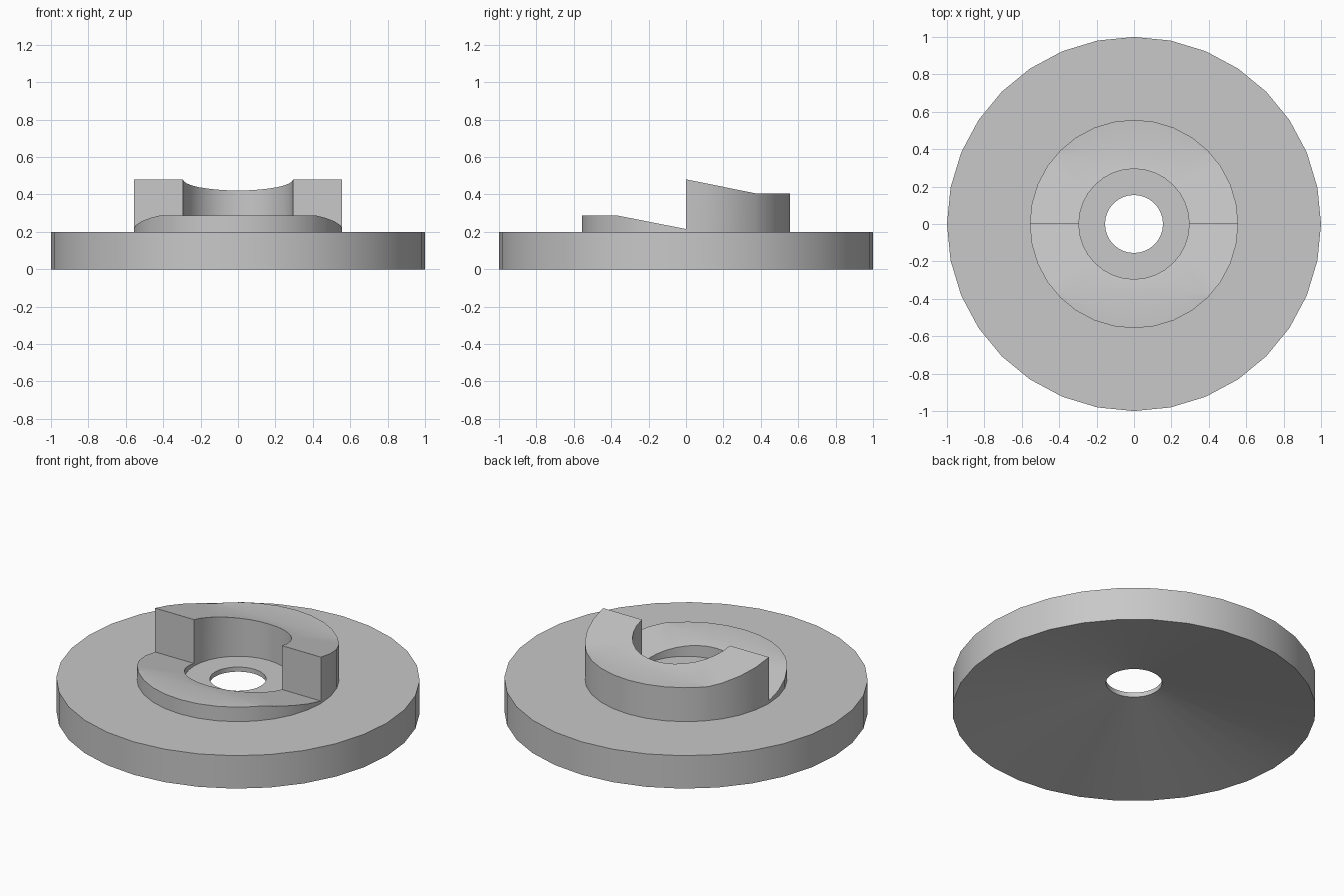
import bpy, bmesh, math
from mathutils import Matrix

cube = bpy.data.objects.get("Cube")
if cube:
    bpy.data.objects.remove(cube, do_unlink=True)

SEGMENTS = 32
HOLE_R, RING_IN, RING_OUT = 0.155, 0.295, 0.557
DISC_TOP = 0.2
BREAK_Y = 0.37          # where each ramp levels out

grey = bpy.data.materials.new("light grey")
grey.use_nodes = True
colour = (0.58, 0.58, 0.58, 1)
grey.diffuse_color = colour
grey.node_tree.nodes["Principled BSDF"].inputs["Base Color"].default_value = colour


def finish(bm, name):
    """Turn a bmesh into a smooth shaded object with sharp edges kept."""
    bmesh.ops.recalc_face_normals(bm, faces=bm.faces)
    mesh = bpy.data.meshes.new(name)
    bm.to_mesh(mesh)
    bm.free()
    obj = bpy.data.objects.new(name, mesh)
    bpy.context.collection.objects.link(obj)
    mesh.materials.append(grey)
    bpy.ops.object.select_all(action="DESELECT")
    obj.select_set(True)
    bpy.context.view_layer.objects.active = obj
    bpy.ops.object.shade_smooth_by_angle(angle=math.radians(30))
    return obj


def spin(bm, points, angle, steps):
    """Revolve a chain of (radius, height) points about z."""
    verts = [bm.verts.new((r, 0, z)) for r, z in points]
    edges = [bm.edges.new(pair) for pair in zip(verts, verts[1:])]
    bmesh.ops.spin(bm, geom=verts + edges, cent=(0, 0, 0), axis=(0, 0, 1),
                   angle=angle, steps=steps, use_duplicate=False)
    bmesh.ops.remove_doubles(bm, verts=bm.verts, dist=1e-5)


def half_ring(name, edge_z, level_z, front):
    """Half ring whose top slopes from edge_z at y = 0 to level_z."""
    bm = bmesh.new()
    spin(bm, [(RING_IN, DISC_TOP - 0.01), (RING_OUT, DISC_TOP - 0.01)],
         math.pi, SEGMENTS // 2)
    bmesh.ops.bisect_plane(bm, geom=bm.verts[:] + bm.edges[:] + bm.faces[:],
                           plane_co=(0, BREAK_Y, 0), plane_no=(0, 1, 0))
    top = bmesh.ops.extrude_face_region(bm, geom=bm.faces[:])["geom"]
    for v in top:
        if isinstance(v, bmesh.types.BMVert):
            t = min(max(v.co.y, 0) / BREAK_Y, 1)
            v.co.z = edge_z + (level_z - edge_z) * t
    if front:
        bmesh.ops.rotate(bm, verts=bm.verts, cent=(0, 0, 0),
                         matrix=Matrix.Rotation(math.pi, 3, "Z"))
    return finish(bm, name)


# Base disc with a bore and a conical hollow underneath
disc = bmesh.new()
spin(disc, [(HOLE_R, 0.172), (1, 0), (1, DISC_TOP), (HOLE_R, DISC_TOP),
            (HOLE_R, 0.172)], math.tau, SEGMENTS)
finish(disc, "base_disc")

# Raised ramps around the bore
half_ring("back_ramp", 0.481, 0.406, False)
half_ring("front_ramp", 0.215, 0.288, True)
